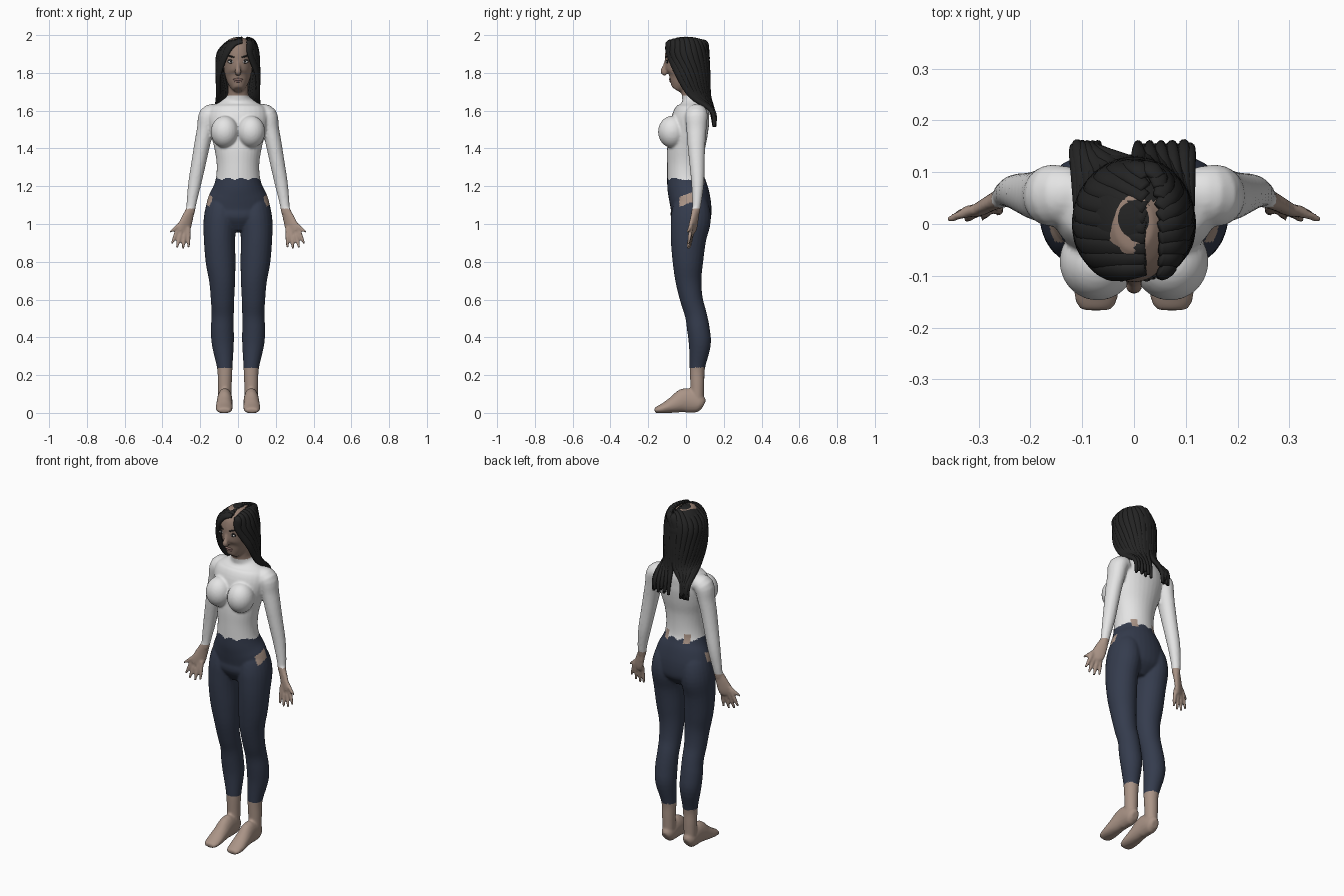
import bpy, bmesh, math
from mathutils import Vector, Matrix

if "Cube" in bpy.data.objects:
    bpy.data.objects.remove(bpy.data.objects["Cube"])

def material(name, r, g, b):
    m = bpy.data.materials.new(name)
    m.diffuse_color = (r, g, b, 1)
    m.use_nodes = True
    m.node_tree.nodes["Principled BSDF"].inputs["Base Color"].default_value = m.diffuse_color
    return m

SKIN = material("skin", 0.40, 0.295, 0.24)
FACE = material("face_skin", 0.31, 0.215, 0.17)
SHIRT = material("white_shirt", 0.78, 0.78, 0.78)
PANTS = material("navy_trousers", 0.035, 0.045, 0.075)
HAIR = material("black_hair", 0.017, 0.017, 0.017)
EYE = material("eye_white", 0.75, 0.75, 0.75)
LIP = material("lips", 0.28, 0.17, 0.15)

def catmull(pts, k):
    out = []
    for i in range(len(pts) - 1):
        p0, p1, p2 = pts[max(i - 1, 0)], pts[i], pts[i + 1]
        p3 = pts[min(i + 2, len(pts) - 1)]
        for j in range(k):
            t = j / k
            out.append([0.5 * (2 * b + (c - a) * t + (2 * a - 5 * b + 4 * c - d) * t * t
                               + (3 * b - a - 3 * c + d) * t ** 3)
                        for a, b, c, d in zip(p0, p1, p2, p3)])
    return out + [list(pts[-1])]

def sweep(bm, pts, normal, n=20, k=4, s=1):
    """Tube through (x, y, z, a, b); b lies along normal(p), a across it."""
    pts = catmull([(p[0] * s, *p[1:]) for p in pts], k)
    rings = []
    for i, p in enumerate(pts):
        c = Vector(p[:3])
        t = (Vector(pts[min(i + 1, len(pts) - 1)][:3]) - Vector(pts[max(i - 1, 0)][:3])).normalized()
        nrm = normal(c) if callable(normal) else Vector(normal)
        u = t.cross(nrm).normalized()
        v = u.cross(t)
        rings.append([bm.verts.new(c + u * p[3] * math.cos(w) + v * p[4] * math.sin(w))
                      for w in (2 * math.pi * j / n for j in range(n))])
    for r, q in zip(rings, rings[1:]):
        for j in range(n):
            bm.faces.new((r[j], r[(j + 1) % n], q[(j + 1) % n], q[j]))
    bm.faces.new(rings[0][::-1])
    bm.faces.new(rings[-1])

def ellipsoid(bm, loc, size, u=24, v=16):
    m = Matrix.Translation(loc) @ Matrix.Diagonal((*size, 1))
    bmesh.ops.create_uvsphere(bm, u_segments=u, v_segments=v, radius=1, matrix=m)

def finish(bm, name, mats):
    bmesh.ops.recalc_face_normals(bm, faces=bm.faces)
    me = bpy.data.meshes.new(name)
    bm.to_mesh(me)
    bm.free()
    for m in mats:
        me.materials.append(m)
    me.shade_smooth()
    ob = bpy.data.objects.new(name, me)
    bpy.context.collection.objects.link(ob)
    return ob

# ---- body: torso, head, legs, arms and hands, fused by a voxel remesh
bm = bmesh.new()
Y, Z = (0, 1, 0), (0, 0, 1)
torso = [(.96, -.04, .07, .07), (1.02, -.08, .125, .165), (1.08, -.08, .135, .172),
         (1.15, -.092, .125, .155), (1.20, -.10, .11, .13), (1.25, -.10, .098, .116),
         (1.32, -.10, .095, .113), (1.40, -.10, .10, .125), (1.48, -.09, .115, .145),
         (1.56, -.075, .125, .16), (1.615, -.045, .125, .145), (1.65, -.025, .105, .09),
         (1.68, -.022, .088, .057), (1.74, -.03, .075, .052), (1.80, -.03, .07, .05)]
sweep(bm, [(0, (f + b) / 2, z, a, (b - f) / 2) for z, f, b, a in torso], Y, 32)
head = [(1.712, -.055, .026, .026), (1.74, -.037, .048, .058), (1.78, -.015, .066, .094),
        (1.84, -.003, .078, .109), (1.90, 0, .083, .111), (1.95, 0, .07, .096), (1.985, 0, .036, .05)]
sweep(bm, [(0, y, z, a, b) for z, y, a, b in head], Y, 32)
sweep(bm, [(0, -.098, 1.87, .009, .012), (0, -.112, 1.83, .011, .014),
           (0, -.12, 1.807, .017, .016), (0, -.105, 1.79, .012, .01)], Y, 16)
leg = [(.07, .06, .06, .034, .034), (.07, .06, .15, .037, .037), (.07, .06, .24, .041, .041),
       (.08, .073, .36, .058, .058), (.083, .066, .44, .061, .06), (.081, .052, .52, .059, .058),
       (.082, .029, .60, .062, .06), (.084, .013, .70, .069, .069), (.092, .01, .80, .079, .081),
       (.098, .013, .92, .083, .094), (.094, .025, 1.02, .088, .106), (.085, .025, 1.10, .08, .095),
       (.07, .02, 1.15, .06, .07)]
foot = [(.07, .093, .04, .02, .025), (.07, .07, .05, .036, .05), (.07, .0, .066, .04, .066),
        (.072, -.06, .045, .043, .046), (.073, -.11, .027, .045, .03), (.073, -.15, .016, .04, .019),
        (.073, -.166, .012, .028, .012)]
arm = [(.11, .06, 1.59, .045, .05), (.155, .055, 1.575, .052, .06), (.173, .055, 1.50, .045, .053),
       (.19, .055, 1.42, .042, .047), (.207, .058, 1.33, .039, .041), (.228, .062, 1.22, .035, .034),
       (.245, .058, 1.12, .027, .025), (.252, .052, 1.06, .023, .02)]
palm = [(.25, .052, 1.08, .024, .02), (.268, .045, 1.03, .034, .017), (.284, .036, .985, .04, .015),
        (.291, .03, .96, .032, .012)]
# knuckle and tip of each digit, thumb first
digits = [((.27, .042, 1.03), (.36, .008, .957)), ((.315, .028, .985), (.35, .012, .895)),
          ((.298, .03, .975), (.324, .008, .873)), ((.28, .033, .972), (.292, .012, .866)),
          ((.262, .036, .98), (.261, .02, .874))]
HN = (.4, 1, .3)
for s in (1, -1):
    sweep(bm, leg, Y, 24, s=s)
    sweep(bm, foot, Z, 24, s=s)
    sweep(bm, arm, Y, 20, s=s)
    sweep(bm, palm, (HN[0] * s, HN[1], HN[2]), 16, s=s)
    for a, b in digits:
        mid = [(p + q) / 2 for p, q in zip(a, b)]
        sweep(bm, [(*a, .011, .011), (*mid, .0105, .0105), (*b, .007, .007)], Y, 10, s=s)
    ellipsoid(bm, (.07 * s, -.072, 1.488), (.074, .076, .085))
body = finish(bm, "body", [SKIN, FACE, SHIRT, PANTS])
mod = body.modifiers.new("fuse", 'REMESH')
mod.mode, mod.voxel_size = 'VOXEL', 0.0065
mod = body.modifiers.new("soften", 'SMOOTH')
mod.factor, mod.iterations = 0.5, 4
dg = bpy.context.evaluated_depsgraph_get()
fused = bpy.data.meshes.new_from_object(body.evaluated_get(dg))
body.modifiers.clear()
body.data = fused
fused.materials.clear()
for m in (SKIN, FACE, SHIRT, PANTS):
    fused.materials.append(m)
for v in fused.vertices:
    v.co.z = max(v.co.z, 0)

def clothing(c):
    x, y, z = abs(c.x), c.y, c.z
    if z > 1.68:
        return 1
    if z < 1.32 and x > .185 + max(0, 1.22 - z) * .1:      # sleeve, then bare hand
        return 2 if z > 1.08 else 0
    if z < .24:
        return 0
    if x > .12 and -.035 < y < .035 and abs(z - 1.13 - y * .4) < .026:   # hip tear
        return 0
    if .05 < x < .08 and y > 0 and 1.22 < z < 1.27:         # gap at back of waist
        return 0
    return 3 if z < 1.24 + .006 * math.sin(c.x * 90) else 2

for p in fused.polygons:
    p.material_index = clothing(p.center)
    p.use_smooth = True
bpy.context.view_layer.update()

# ---- face details, set on the surface of the head
def on_face(x, z):
    return body.ray_cast((x, -1, z), (0, 1, 0))[1]

def spots(name, mat, items):
    b = bmesh.new()
    for x, z, sx, sz, d in items:
        ellipsoid(b, on_face(x, z) + Vector((0, -d, 0)), (sx, .004, sz), 16, 10)
    finish(b, name, [mat])

PAIR = (1, -1)
spots("eye_lashes", HAIR, [(.036 * s, 1.861, .021, .011, 0) for s in PAIR])
spots("eyes", EYE, [(.036 * s, 1.859, .016, .007, .002) for s in PAIR])
spots("pupils", HAIR, [(.036 * s, 1.86, .006, .007, .004) for s in PAIR])
spots("eyebrows", HAIR, [((.024 + .007 * i) * s, 1.884 + .002 * i, .008, .004, 0)
                         for s in PAIR for i in range(4)])
spots("lips", LIP, [(0, 1.766, .026, .006, .001), (0, 1.756, .021, .006, .001)])

# ---- hair cap, open at the face and along the parting
bm = bmesh.new()
ellipsoid(bm, (0, .008, 1.878), (.1, .118, .112), 48, 32)
gone = []
for f in bm.faces:
    c = f.calc_center_median()
    part = .026 < c.x < .05 and -.04 < c.y < .045 and c.z > 1.9
    if part or c.y < -.07 + (1.9 - c.z) * .45:
        gone.append(f)
bmesh.ops.delete(bm, geom=gone, context='FACES')
finish(bm, "hair_cap", [HAIR])

# ---- hair locks: from the parting, round the head, into two bundles on the back
def outward(p):
    return p - Vector((0, 0, min(p.z, 1.85)))

bm = bmesh.new()
N = 10
for s in PAIR:
    for i in range(N):
        t = i / (N - 1)
        y0 = -.088 + .178 * t
        root = (.05 if s > 0 else .022, y0, 1.984 - 2.2 * y0 * y0)
        def ring(z, rx, ry, lo, hi):
            w = math.radians(lo + (hi - lo) * t)
            return (s * rx * math.cos(w), ry * math.sin(w), z)
        r1 = ring(1.90, .103, .112, -50, 86)
        mid = ((root[0] + r1[0]) * .54, (root[1] + r1[1]) * .53, 1.966 - .012 * abs(2 * t - 1))
        r2 = ring(1.79, .108, .118, -18, 86)
        r3 = ring(1.68, .108, .122, 14, 84)
        xe = -.114 + .044 * t if s < 0 else .108 - .10 * t
        low = (xe * 1.0, .135 + .008 * (i % 2), 1.60)
        end = (xe, .148 + .006 * (i % 2), 1.515 + .012 * (i % 3))
        path = [(*root, .014, .008), (*mid, .021, .012), (*r1, .023, .012), (*r2, .021, .012),
                (*r3, .017, .012), (*low, .012, .011), (*end, .008, .008)]
        sweep(bm, path, outward, 10, 5)
finish(bm, "hair_locks", [HAIR])
